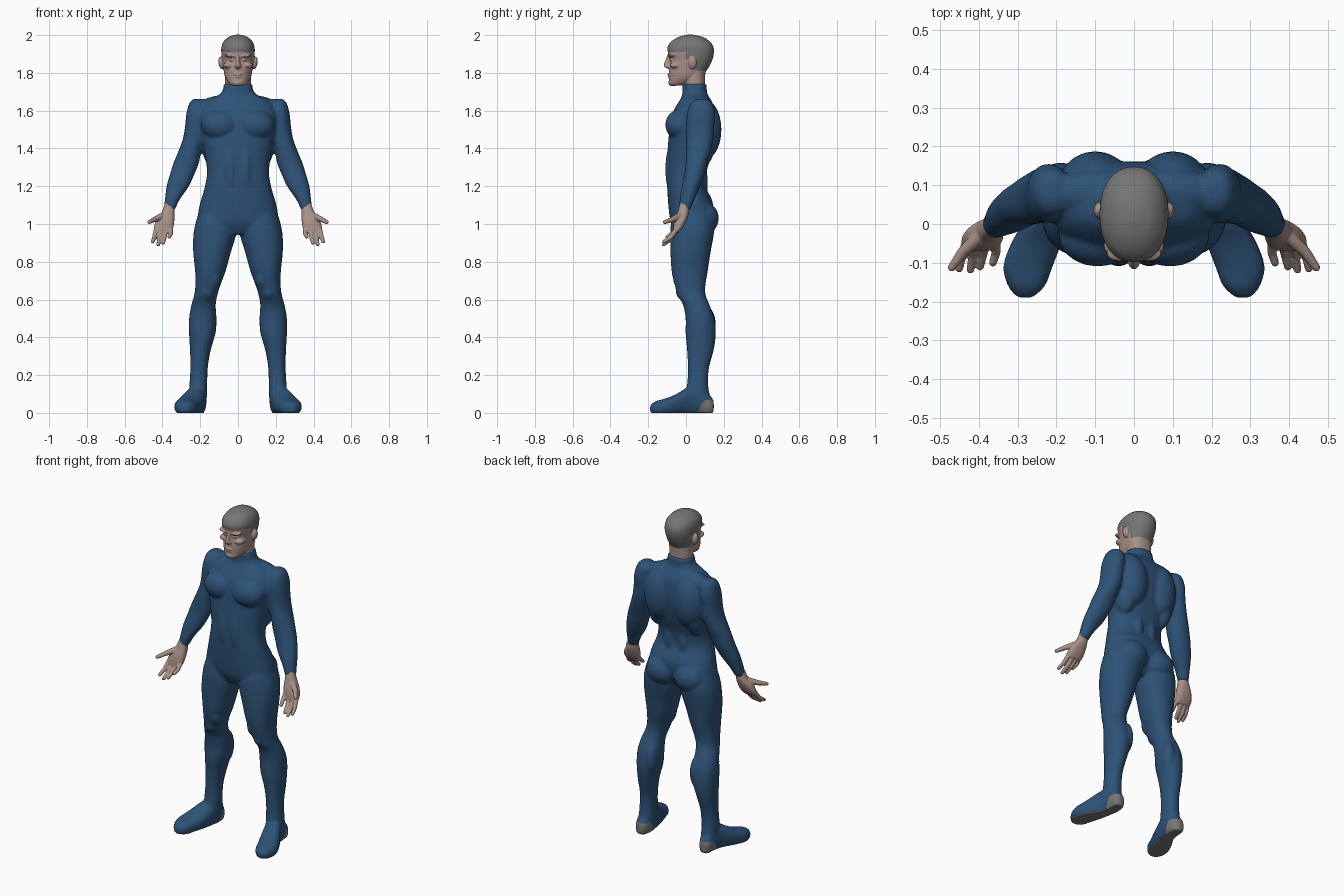
import bpy, bmesh, math
from mathutils import Matrix, Vector


def material(name, rgb):
    m = bpy.data.materials.new(name)
    m.diffuse_color = (*rgb, 1)
    return m


BLUE = material("suit blue", (0.027, 0.085, 0.185))
SKIN = material("skin", (0.40, 0.285, 0.25))
GREY = material("hair and sole grey", (0.18, 0.18, 0.18))


def spline(a, b, c, d, t):
    """Catmull-Rom blend of four slices."""
    return [0.5 * (2 * q + (r - p) * t + (2 * p - 5 * q + 4 * r - s) * t * t
                   + (3 * q - p - 3 * r + s) * t ** 3) for p, q, r, s in zip(a, b, c, d)]


def loft(bm, slices, side=1, power=2.3, axis="z", n=40):
    """Slices (h, x0, x1, v0, v1): v is y for axis z, and z for axis y."""
    rows = []
    for i in range(len(slices) - 1):
        a, d = slices[max(i - 1, 0)], slices[min(i + 2, len(slices) - 1)]
        rows += [spline(a, slices[i], slices[i + 1], d, k / 4) for k in range(4)]
    rows.append(slices[-1])
    rings = []
    for h, x0, x1, v0, v1 in rows:
        ring = []
        for k in range(n):
            t = 2 * math.pi * k / n
            c, s = math.cos(t), math.sin(t)
            x = (x0 + x1) / 2 + (x1 - x0) / 2 * math.copysign(abs(c) ** (2 / power), c)
            v = (v0 + v1) / 2 + (v1 - v0) / 2 * math.copysign(abs(s) ** (2 / power), s)
            ring.append(bm.verts.new((side * x, v, h) if axis == "z" else (side * x, h, v)))
        rings.append(ring)
    for a, b in zip(rings, rings[1:]):
        for k in range(n):
            bm.faces.new((a[k], a[(k + 1) % n], b[(k + 1) % n], b[k]))
    bm.faces.new(rings[0])
    bm.faces.new(rings[-1])


def blob(bm, c, r, side=1, turn=0, sub=3):
    """Ellipsoid muscle, turned about y by `turn` degrees."""
    m = (Matrix.Translation((side * c[0], c[1], c[2]))
         @ Matrix.Rotation(math.radians(side * turn), 4, "Y") @ Matrix.Diagonal((*r, 1)))
    bmesh.ops.create_icosphere(bm, subdivisions=sub, radius=1, matrix=m)


def finger(bm, points, r0, r1, side):
    pts = [Vector(p) for p in points]
    count = 10 * (len(pts) - 1)
    for k in range(count + 1):
        i = min(k // 10, len(pts) - 2)
        r = r0 + (r1 - r0) * k / count
        blob(bm, pts[i].lerp(pts[i + 1], k / 10 - i), (r, r, r), side, 0, 2)


def finish(name, bm, voxel, smooth, mats, rule=None):
    """Fuse the overlapping volumes, relax them and colour faces by rule."""
    bmesh.ops.recalc_face_normals(bm, faces=bm.faces)
    me = bpy.data.meshes.new(name)
    bm.to_mesh(me)
    bm.free()
    ob = bpy.data.objects.new(name, me)
    bpy.context.collection.objects.link(ob)
    mod = ob.modifiers.new("fuse", "REMESH")
    mod.mode = "VOXEL"
    mod.voxel_size = voxel
    mod = ob.modifiers.new("relax", "SMOOTH")
    mod.factor = 0.5
    mod.iterations = smooth
    dg = bpy.context.evaluated_depsgraph_get()
    new = bpy.data.meshes.new_from_object(ob.evaluated_get(dg))
    ob.modifiers.clear()
    ob.data = new
    new.materials.clear()
    for m in mats:
        new.materials.append(m)
    for v in new.vertices:
        v.co.z = max(v.co.z, 0)
    new.update()
    for p in new.polygons:
        p.use_smooth = True
        p.material_index = rule(p.center, p.normal) if rule else 0
    return ob


# Suit: torso
bm = bmesh.new()
torso = [(0.945, 0.07, -0.05, 0.08), (1.0, 0.20, -0.078, 0.12), (1.05, 0.212, -0.088, 0.14),
         (1.12, 0.198, -0.095, 0.14), (1.20, 0.175, -0.10, 0.105), (1.28, 0.164, -0.10, 0.11),
         (1.38, 0.178, -0.098, 0.14), (1.48, 0.20, -0.09, 0.16), (1.56, 0.21, -0.08, 0.16),
         (1.62, 0.19, -0.055, 0.15), (1.66, 0.15, -0.03, 0.13), (1.685, 0.10, -0.02, 0.115),
         (1.71, 0.08, -0.018, 0.11), (1.742, 0.076, -0.018, 0.11)]
loft(bm, [(z, -w, w, a, b) for z, w, a, b in torso])

arm = [(1.663, 0.19, 0.235, 0.06, 0.11), (1.64, 0.165, 0.258, 0.025, 0.14),
       (1.58, 0.165, 0.274, 0.005, 0.155), (1.52, 0.17, 0.28, 0.003, 0.15),
       (1.45, 0.175, 0.292, 0.003, 0.145), (1.38, 0.195, 0.318, 0.0, 0.13),
       (1.32, 0.208, 0.343, -0.002, 0.112), (1.27, 0.228, 0.358, -0.008, 0.10),
       (1.20, 0.26, 0.378, -0.022, 0.075), (1.13, 0.308, 0.387, -0.033, 0.045),
       (1.075, 0.334, 0.393, -0.037, 0.022)]
leg = [(1.10, 0.02, 0.195, -0.06, 0.13), (1.0, 0.01, 0.226, -0.08, 0.15),
       (0.93, 0.014, 0.237, -0.083, 0.145), (0.85, 0.038, 0.237, -0.082, 0.13),
       (0.75, 0.066, 0.227, -0.076, 0.115), (0.67, 0.095, 0.226, -0.058, 0.102),
       (0.62, 0.11, 0.233, -0.042, 0.105), (0.57, 0.118, 0.247, -0.015, 0.125),
       (0.50, 0.114, 0.259, -0.002, 0.15), (0.42, 0.12, 0.259, -0.002, 0.158),
       (0.33, 0.145, 0.254, 0.006, 0.146), (0.24, 0.16, 0.252, 0.01, 0.122),
       (0.15, 0.163, 0.257, 0.006, 0.117), (0.07, 0.165, 0.26, -0.01, 0.13)]
foot = [(0.147, 0.20, 0.235, 0.01, 0.06), (0.13, 0.182, 0.25, -0.012, 0.09),
        (0.08, 0.168, 0.26, -0.012, 0.13), (0.02, 0.172, 0.278, -0.012, 0.14),
        (-0.05, 0.188, 0.317, -0.012, 0.10), (-0.11, 0.21, 0.337, -0.012, 0.076),
        (-0.16, 0.23, 0.325, -0.012, 0.062), (-0.19, 0.262, 0.30, 0.005, 0.04)]
muscles = [((0.093, -0.03, 1.525), (0.102, 0.08, 0.083), 0),     # chest
           ((0.10, 0.10, 1.50), (0.095, 0.088, 0.16), 0),        # shoulder blade
           ((0.128, 0.07, 1.43), (0.062, 0.085, 0.14), 0),       # side of back
           ((0.10, 0.08, 1.625), (0.13, 0.06, 0.056), 8),        # neck slope
           ((0.04, -0.06, 1.29), (0.042, 0.05, 0.16), 0),        # belly
           ((0.045, 0.06, 1.22), (0.04, 0.055, 0.16), 0),        # lower back
           ((0.095, 0.088, 1.03), (0.098, 0.086, 0.09), 0),      # buttock
           ((0.165, -0.01, 0.645), (0.042, 0.045, 0.05), 0),     # kneecap
           ((0.128, -0.02, 0.72), (0.04, 0.05, 0.07), 0),        # inner thigh
           ((0.15, 0.10, 0.47), (0.036, 0.058, 0.10), 0)]        # inner calf
for s in (1, -1):
    loft(bm, arm, s, 2.1)
    loft(bm, leg, s, 2.15)
    loft(bm, foot, s, 2.5, "y")
    for c, r, turn in muscles:
        blob(bm, c, r, s, turn)


def sole(c, n):
    heel = c.z < 0.07 and c.y > 0.06 + 0.55 * c.z
    return 1 if heel or (c.z < 0.006 and n.z < -0.7) else 0


finish("body_suit", bm, 0.008, 4, [BLUE, GREY], sole)

# Hands: palm to the front, thumb outwards
palm = [(1.11, 0.337, 0.386, -0.03, 0.015), (1.06, 0.337, 0.405, -0.046, 0.015),
        (1.02, 0.337, 0.432, -0.06, 0.003), (0.98, 0.343, 0.445, -0.068, -0.017),
        (0.955, 0.355, 0.438, -0.07, -0.035)]
fingers = [[(0.356, -0.045, 0.98), (0.356, -0.075, 0.948), (0.364, -0.10, 0.932)],
           [(0.382, -0.045, 0.97), (0.390, -0.08, 0.925), (0.397, -0.11, 0.900)],
           [(0.407, -0.045, 0.97), (0.416, -0.08, 0.92), (0.422, -0.118, 0.892)],
           [(0.431, -0.045, 0.98), (0.443, -0.08, 0.93), (0.451, -0.115, 0.907)]]
for s, name in ((1, "hand_right_side"), (-1, "hand_left_side")):
    bm = bmesh.new()
    loft(bm, palm, s, 2.4)
    for f in fingers:
        finger(bm, f, 0.0135, 0.0105, s)
    finger(bm, [(0.395, -0.03, 1.045), (0.44, -0.07, 1.025), (0.47, -0.112, 1.01)], 0.019, 0.011, s)
    finish(name, bm, 0.004, 2, [SKIN])

# Head and neck
bm = bmesh.new()
skull = [(1.732, 0.03, -0.082, -0.03), (1.745, 0.05, -0.09, 0.02), (1.78, 0.069, -0.09, 0.08),
         (1.82, 0.077, -0.09, 0.115), (1.865, 0.083, -0.085, 0.138), (1.90, 0.088, -0.094, 0.147),
         (1.935, 0.088, -0.098, 0.146), (1.965, 0.077, -0.08, 0.128), (1.99, 0.05, -0.04, 0.09),
         (2.002, 0.015, 0.005, 0.04)]
loft(bm, [(z, -w, w, a, b) for z, w, a, b in skull], 1, 2.2)
loft(bm, [(1.68, -0.066, 0.066, -0.008, 0.10), (1.75, -0.068, 0.068, -0.01, 0.10),
          (1.84, -0.07, 0.07, -0.01, 0.105)])
# Nose, lips, chin
loft(bm, [(1.895, -0.008, 0.008, -0.099, -0.05), (1.848, -0.013, 0.013, -0.116, -0.05),
          (1.833, -0.019, 0.019, -0.114, -0.05), (1.822, -0.012, 0.012, -0.098, -0.05)])
blob(bm, (0, -0.086, 1.792), (0.025, 0.013, 0.006))
blob(bm, (0, -0.084, 1.779), (0.021, 0.013, 0.006))
blob(bm, (0, -0.072, 1.748), (0.032, 0.022, 0.019))
# Brows, cheekbones, ears
for s in (1, -1):
    blob(bm, (0.036, -0.075, 1.89), (0.036, 0.022, 0.009), s, -6)
    blob(bm, (0.048, -0.055, 1.84), (0.03, 0.031, 0.018), s)
    blob(bm, (0.033, -0.073, 1.868), (0.014, 0.014, 0.007), s)
    blob(bm, (0.088, 0.035, 1.853), (0.016, 0.022, 0.034), s, 8)


def hair(c, n):
    if abs(c.x) > 0.087 and c.z < 1.89 and c.y < 0.062:
        return 0
    line = 1.912 if c.y < 0.0 else 1.875 if c.y < 0.055 else 1.81
    return 1 if c.z > line else 0


finish("head", bm, 0.004, 3, [SKIN, GREY], hair)
